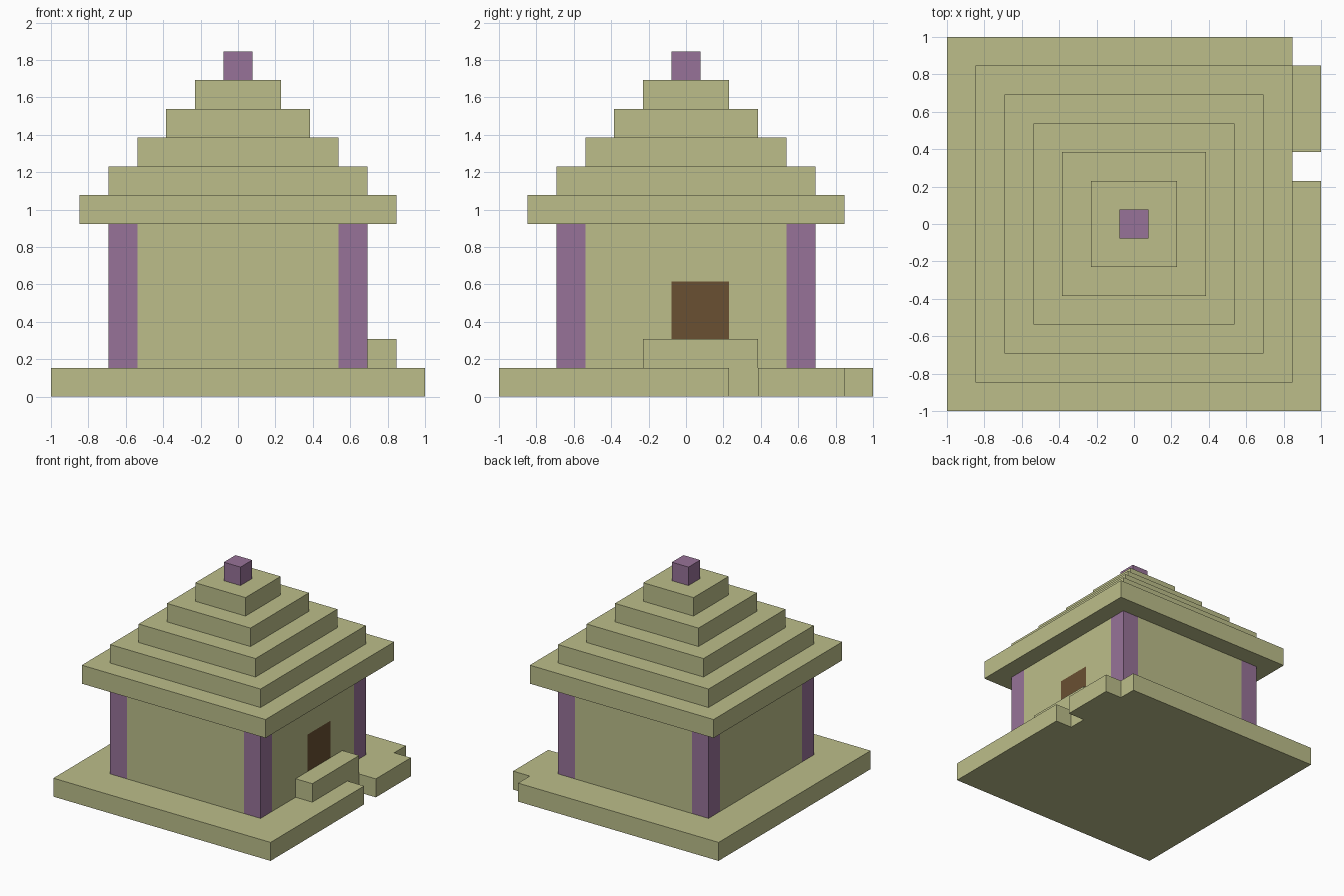
import bpy
import bmesh

cube = bpy.data.objects.get("Cube")
if cube:
    bpy.data.objects.remove(cube, do_unlink=True)

U = 2 / 13  # edge of one building block


def make_material(name, rgb):
    mat = bpy.data.materials.new(name)
    mat.use_nodes = True
    color = (*rgb, 1)
    mat.diffuse_color = color
    bsdf = next(n for n in mat.node_tree.nodes if n.type == "BSDF_PRINCIPLED")
    bsdf.inputs["Base Color"].default_value = color
    return mat


sand = make_material("sandstone", (0.503, 0.515, 0.254))
purple = make_material("purple", (0.312, 0.171, 0.314))
brown = make_material("dark_brown", (0.144, 0.08, 0.032))


def prism(name, outline, bottom, top, *mats, cuts=(), paint=None):
    """Extrude an outline given in blocks; optionally cut it and paint faces by rule."""
    bm = bmesh.new()
    face = bm.faces.new([bm.verts.new((x, y, bottom)) for x, y in outline])
    new = bmesh.ops.extrude_face_region(bm, geom=[face])["geom"]
    for v in new:
        if isinstance(v, bmesh.types.BMVert):
            v.co.z = top
    for point, normal in cuts:
        bmesh.ops.bisect_plane(bm, geom=bm.verts[:] + bm.edges[:] + bm.faces[:],
                               plane_co=point, plane_no=normal)
    bmesh.ops.recalc_face_normals(bm, faces=bm.faces)
    if paint:
        for f in bm.faces:
            f.material_index = paint(f)
    bmesh.ops.scale(bm, vec=(U, U, U), verts=bm.verts)
    mesh = bpy.data.meshes.new(name)
    bm.to_mesh(mesh)
    bm.free()
    for mat in mats:
        mesh.materials.append(mat)
    obj = bpy.data.objects.new(name, mesh)
    bpy.context.collection.objects.link(obj)
    return obj


def rect(x0, y0, x1, y1):
    return [(x0, y0), (x1, y0), (x1, y1), (x0, y1)]


# Base slab with a gap beside the step and a missing corner block
prism("base", [(-6.5, -6.5), (6.5, -6.5), (6.5, 1.5), (5.5, 1.5), (5.5, 2.5),
               (6.5, 2.5), (6.5, 5.5), (5.5, 5.5), (5.5, 6.5), (-6.5, 6.5)],
      0, 1, sand)

# Doorstep
prism("door_step", rect(4.5, -1.5, 5.5, 2.5), 1, 2, sand)


# Walls between the pillars, with the doorway painted on the left side
def doorway(f):
    c = f.calc_center_median()
    return int(f.normal.x > 0.9 and c.x > 4.4 and -0.5 < c.y < 1.5 and 2 < c.z < 4)


plus = [(-3.5, -4.5), (3.5, -4.5), (3.5, -3.5), (4.5, -3.5), (4.5, 3.5), (3.5, 3.5),
        (3.5, 4.5), (-3.5, 4.5), (-3.5, 3.5), (-4.5, 3.5), (-4.5, -3.5), (-3.5, -3.5)]
door_cuts = [((0, y, 0), (0, 1, 0)) for y in (-0.5, 1.5)]
door_cuts += [((0, 0, z), (0, 0, 1)) for z in (2, 4)]
prism("walls", plus, 1, 6, sand, brown, cuts=door_cuts, paint=doorway)

# Corner pillars
for x, side in ((-4, "right"), (4, "left")):
    for y, end in ((-4, "front"), (4, "back")):
        prism(f"pillar_{end}_{side}", rect(x - 0.5, y - 0.5, x + 0.5, y + 0.5),
              1, 6, purple)

# Stepped roof
for i in range(5):
    h = 5.5 - i
    prism(f"roof_tier_{i + 1}", rect(-h, -h, h, h), 6 + i, 7 + i, sand)

# Block on top of the roof
prism("roof_finial", rect(-0.5, -0.5, 0.5, 0.5), 11, 12, purple)
